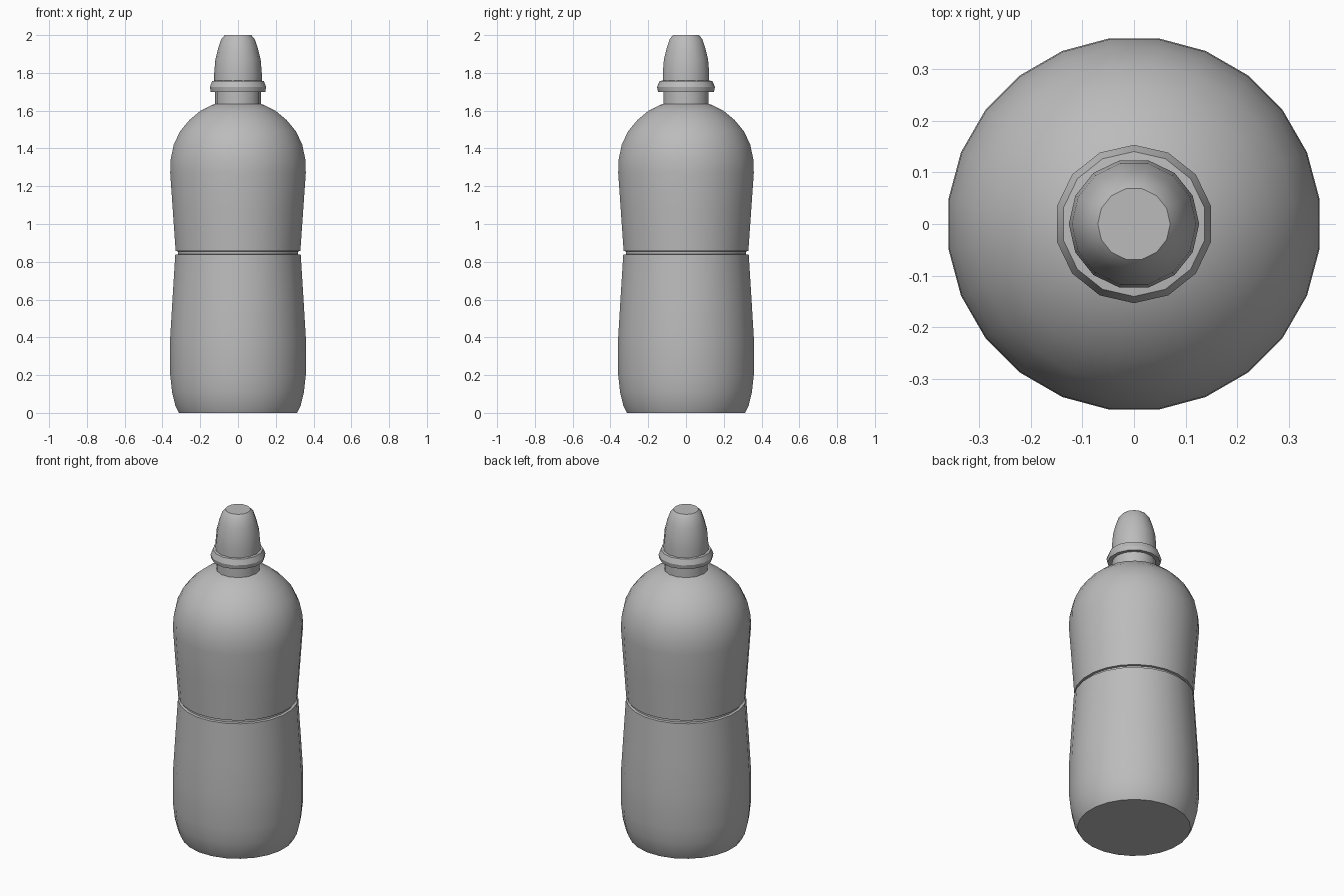
import bpy
import bmesh
import math

cube = bpy.data.objects.get("Cube")
if cube:
    bpy.data.objects.remove(cube, do_unlink=True)

grey = bpy.data.materials.new("plain grey")
grey.use_nodes = True
grey.diffuse_color = (0.5, 0.5, 0.5, 1)
grey.node_tree.nodes["Principled BSDF"].inputs["Base Color"].default_value = grey.diffuse_color


def lathe(name, profile, sides, angle, turn=0.0):
    """Spin (radius, height) points round z and cap both open ends."""
    bm = bmesh.new()
    rings = []
    for r, z in profile:
        rings.append([bm.verts.new((r * math.cos(a), r * math.sin(a), z))
                      for a in (math.tau * (i + turn) / sides for i in range(sides))])
    for low, high in zip(rings, rings[1:]):
        for i in range(sides):
            j = (i + 1) % sides
            bm.faces.new((low[i], low[j], high[j], high[i]))
    bm.faces.new(rings[0][::-1])
    bm.faces.new(rings[-1])
    bmesh.ops.recalc_face_normals(bm, faces=bm.faces)
    mesh = bpy.data.meshes.new(name)
    bm.to_mesh(mesh)
    bm.free()
    mesh.materials.append(grey)
    obj = bpy.data.objects.new(name, mesh)
    bpy.context.collection.objects.link(obj)
    bpy.ops.object.select_all(action="DESELECT")
    obj.select_set(True)
    bpy.context.view_layer.objects.active = obj
    bpy.ops.object.shade_smooth_by_angle(angle=math.radians(angle))
    return obj


# Bottle with a waist groove and domed shoulder
lathe("bottle_body", [
    (0.315, 0), (0.335, 0.04), (0.352, 0.11), (0.362, 0.2), (0.362, 0.4),
    (0.35, 0.6), (0.335, 0.838), (0.32, 0.84), (0.32, 0.855), (0.333, 0.857),
    (0.348, 1.07), (0.362, 1.27), (0.36, 1.34), (0.343, 1.42), (0.31, 1.49),
    (0.26, 1.55), (0.2, 1.6), (0.14, 1.63), (0.1, 1.642)], 24, 40, 0.5)

# Short neck
lathe("neck", [(0.122, 1.62), (0.122, 1.72)], 14, 30)

# Flared collar below the cap
lathe("collar", [(0.115, 1.705), (0.148, 1.7), (0.153, 1.725),
                 (0.14, 1.757), (0.115, 1.76)], 14, 30, 0.5)

# Tapered drinking cap
lathe("cap", [(0.126, 1.745), (0.126, 1.8), (0.12, 1.87), (0.105, 1.93),
              (0.088, 1.98), (0.07, 2.0)], 14, 30)
